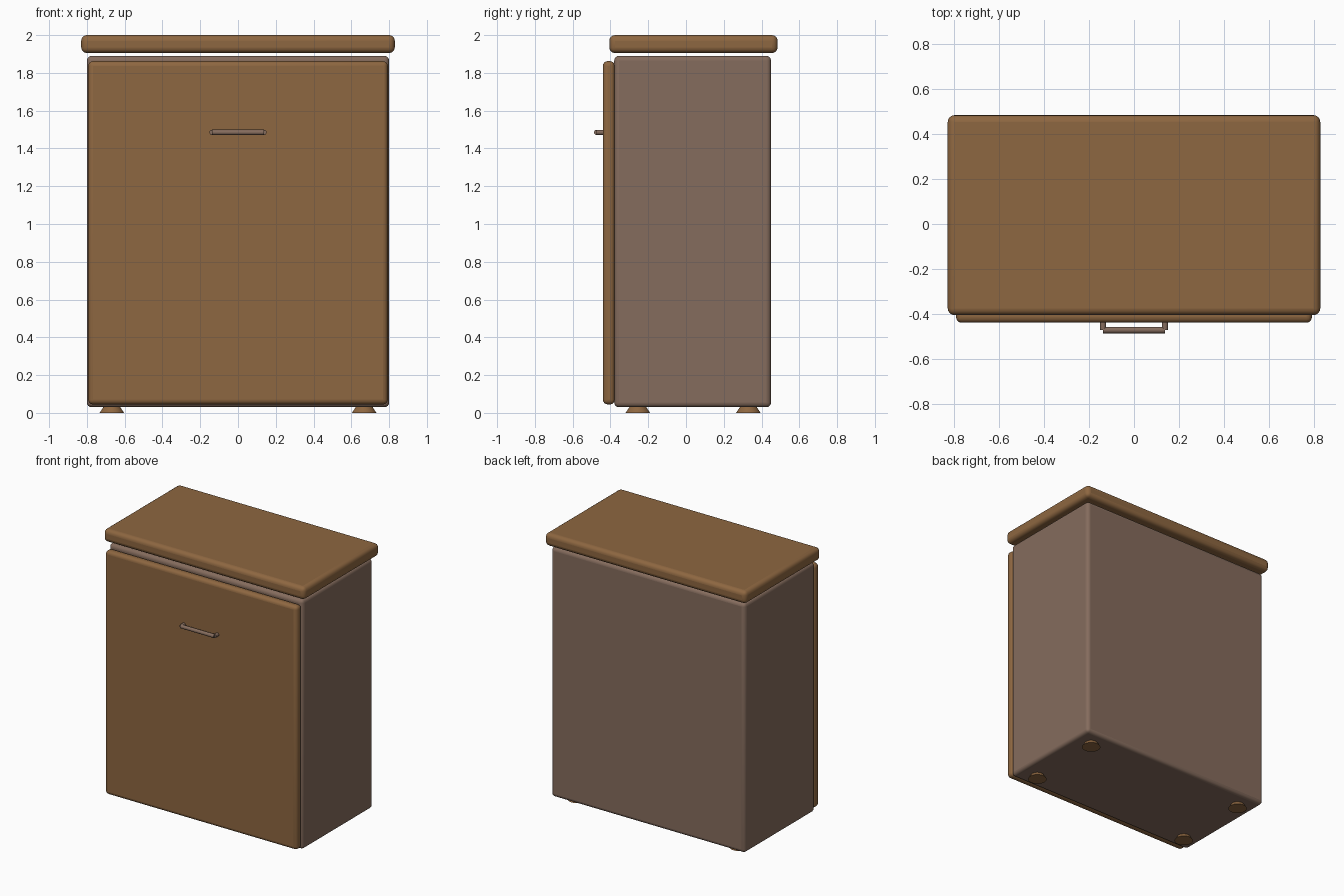
import bpy
import math

cube = bpy.data.objects.get("Cube")
if cube:
    bpy.data.objects.remove(cube, do_unlink=True)


def material(name, colour):
    m = bpy.data.materials.new(name)
    m.use_nodes = True
    m.diffuse_color = (*colour, 1)
    m.node_tree.nodes["Principled BSDF"].inputs["Base Color"].default_value = (*colour, 1)
    return m


wood = material("warm wood", (0.27, 0.135, 0.052))
panel = material("grey brown panel", (0.235, 0.15, 0.11))


def finish(name, mat):
    ob = bpy.context.object
    ob.name = name
    ob.data.materials.append(mat)
    bpy.ops.object.shade_smooth_by_angle(angle=math.radians(40))
    return ob


def slab(name, mat, low, high, radius):
    """Box between two corners with rounded edges."""
    centre = [(a + b) / 2 for a, b in zip(low, high)]
    bpy.ops.mesh.primitive_cube_add(size=1, location=centre)
    bpy.context.object.scale = [b - a for a, b in zip(low, high)]
    bpy.ops.object.transform_apply(location=False, rotation=False, scale=True)
    bevel = bpy.context.object.modifiers.new("rounded edges", 'BEVEL')
    bevel.width = radius
    bevel.segments = 4
    return finish(name, mat)


def rod(name, mat, radius, length, location, rotation):
    bpy.ops.mesh.primitive_cylinder_add(vertices=24, radius=radius, depth=length,
                                        location=location, rotation=rotation)
    return finish(name, mat)


# Cabinet body, door and overhanging top
slab("cabinet_body", panel, (-0.8, -0.38, 0.03), (0.8, 0.45, 1.89), 0.025)
slab("door", wood, (-0.793, -0.44, 0.045), (0.793, -0.377, 1.862), 0.025)
slab("table_top", wood, (-0.83, -0.406, 1.905), (0.83, 0.485, 2.0), 0.03)

# Handle bar on two posts
quarter = math.pi / 2
rod("handle_bar", panel, 0.014, 0.276, (0, -0.473, 1.485), (0, quarter, 0))
for side, x in (("right", -0.138), ("left", 0.138)):
    rod("handle_post_" + side, panel, 0.0135, 0.045, (x, -0.4505, 1.485), (quarter, 0, 0))

# Flared feet
for side, x in (("right", -0.668), ("left", 0.668)):
    for end, y in (("front", -0.255), ("back", 0.33)):
        bpy.ops.mesh.primitive_cone_add(vertices=32, radius1=0.065, radius2=0.042,
                                        depth=0.035, location=(x, y, 0.0175))
        finish("foot_" + end + "_" + side, wood)
